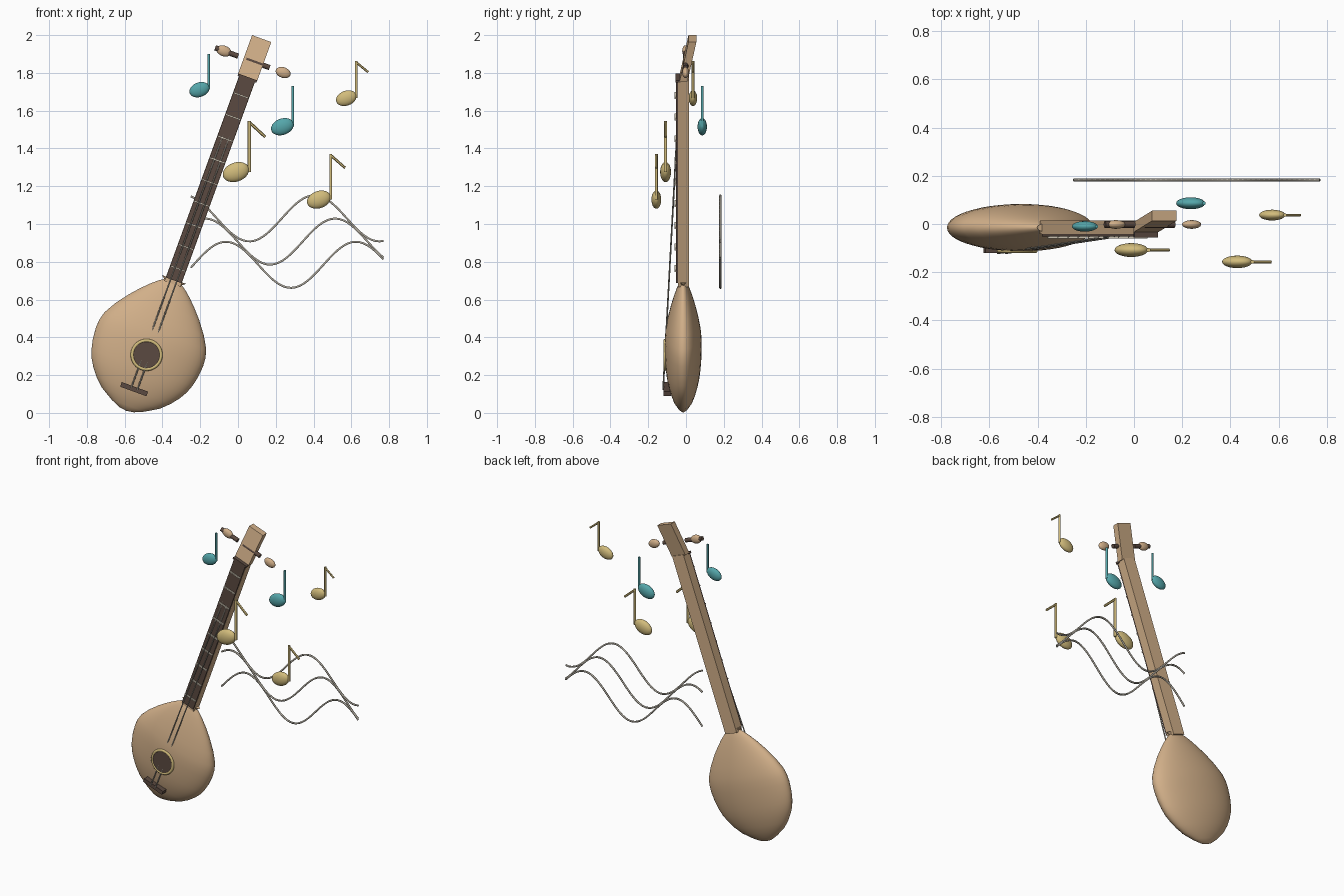
import bpy, bmesh, math
from mathutils import Matrix, Vector

if "Cube" in bpy.data.objects:
    bpy.data.objects.remove(bpy.data.objects["Cube"])

def material(name, rgb):
    m = bpy.data.materials.new(name)
    m.diffuse_color = (*rgb, 1)
    m.use_nodes = True
    m.node_tree.nodes["Principled BSDF"].inputs["Base Color"].default_value = m.diffuse_color
    return m

WOOD = material("light_wood", (0.64, 0.43, 0.25))
DARK = material("dark_wood", (0.105, 0.068, 0.052))
GOLD = material("gold", (0.64, 0.50, 0.20))
TEAL = material("teal", (0.09, 0.38, 0.40))
CREAM = material("cream", (0.75, 0.68, 0.55))
SILVER = material("silver", (0.42, 0.39, 0.33))

# The lute is built upright around its sound hole, then leaned over
LEAN = Matrix.Translation((-0.484, 0, 0.307)) @ Matrix.Rotation(math.radians(20), 4, 'Y')
FLAT = Matrix.Identity(4)

def finish(bm, name, mat, frame=FLAT, smooth=True):
    bmesh.ops.transform(bm, matrix=frame, verts=bm.verts)
    bmesh.ops.recalc_face_normals(bm, faces=bm.faces)
    me = bpy.data.meshes.new(name)
    bm.to_mesh(me)
    bm.free()
    me.materials.append(mat)
    ob = bpy.data.objects.new(name, me)
    bpy.context.collection.objects.link(ob)
    if smooth:
        bpy.ops.object.select_all(action='DESELECT')
        ob.select_set(True)
        bpy.context.view_layer.objects.active = ob
        bpy.ops.object.shade_smooth_by_angle(angle=math.radians(40))
    return ob

def box(name, mat, lo, hi, frame=LEAN, lean_back=0):
    """Box from corner to corner; lean_back shears its top along y."""
    bm = bmesh.new()
    bmesh.ops.create_cube(bm, size=1)
    for v in bm.verts:
        top = v.co.z > 0
        v.co = Vector([lo[i] + (v.co[i] + 0.5) * (hi[i] - lo[i]) for i in range(3)])
        v.co.y += lean_back * top
    return finish(bm, name, mat, frame, False)

def rod(name, mat, a, b, r, frame=LEAN, sides=12):
    a, b = Vector(a), Vector(b)
    bm = bmesh.new()
    bmesh.ops.create_cone(bm, cap_ends=True, segments=sides, radius1=r, radius2=r, depth=(b - a).length)
    turn = (b - a).to_track_quat('Z', 'Y').to_matrix().to_4x4()
    return finish(bm, name, mat, frame @ Matrix.Translation((a + b) / 2) @ turn)

def ellipsoid(name, mat, centre, radii, frame=LEAN, tilt=0):
    bm = bmesh.new()
    bmesh.ops.create_uvsphere(bm, u_segments=24, v_segments=14, radius=1)
    local = Matrix.Translation(centre) @ Matrix.Rotation(tilt, 4, 'Y') @ Matrix.Diagonal((*radii, 1))
    return finish(bm, name, mat, frame @ local)

def lathe(name, mat, profile, frame, steps=48, closed=False):
    """Spin (radius, height) points around z."""
    bm = bmesh.new()
    vs = [bm.verts.new((r, 0, z)) for r, z in profile]
    es = [bm.edges.new(p) for p in zip(vs, vs[1:])]
    if closed:
        es.append(bm.edges.new((vs[-1], vs[0])))
    bmesh.ops.spin(bm, geom=vs + es, cent=(0, 0, 0), axis=(0, 0, 1), angle=math.tau, steps=steps)
    bmesh.ops.remove_doubles(bm, verts=bm.verts, dist=1e-4)
    return finish(bm, name, mat, frame)

# Body: pear-shaped lathe, squashed front to back, with a small flared collar
pear = [(0, -0.315), (0.04, -0.309), (0.093, -0.286), (0.164, -0.243), (0.209, -0.2),
        (0.243, -0.157), (0.268, -0.115), (0.284, -0.072), (0.296, -0.02), (0.302, 0.045),
        (0.299, 0.09), (0.287, 0.135), (0.25, 0.2), (0.2, 0.267), (0.155, 0.318),
        (0.11, 0.363), (0.075, 0.393), (0.05, 0.41), (0.067, 0.425), (0, 0.425)]
lathe("body", WOOD, pear, LEAN @ Matrix.Translation((0, -0.015, 0)) @ Matrix.Diagonal((1, 0.325, 1, 1)))

# Sound hole: dark disc inside a gold ring
rod("sound_hole", DARK, (0, -0.09, 0), (0, -0.117, 0), 0.07, sides=40)
ring = [(0.076 + 0.009 * math.cos(k * math.tau / 10), 0.009 * math.sin(k * math.tau / 10)) for k in range(10)]
lathe("sound_hole_ring", GOLD, ring,
      LEAN @ Matrix.Translation((0, -0.111, 0)) @ Matrix.Rotation(math.pi / 2, 4, 'X'), closed=True)

# Bridge and strings
box("bridge", DARK, (-0.074, -0.12, -0.206), (0.074, -0.08, -0.18))
for x in (-0.017, 0.017):
    rod("string", SILVER, (x, -0.121, -0.19), (x, -0.046, 1.28), 0.004, sides=8)

# Neck, fingerboard, frets and nut
box("neck", WOOD, (-0.045, -0.042, 0.40), (0.045, 0.015, 1.565))
box("fingerboard", DARK, (-0.044, -0.052, 0.42), (0.044, -0.042, 1.56))
for i in range(9):
    z = 1.462 - 0.122 * i
    box("fret", CREAM, (-0.042, -0.06, z - 0.004), (0.042, -0.05, z + 0.004))
box("nut", DARK, (-0.052, -0.055, 1.553), (0.052, -0.03, 1.566))

# Headstock leaning back, with tuning pegs
box("headstock", WOOD, (-0.054, -0.034, 1.56), (0.054, 0.008, 1.782), lean_back=0.047)
for x0, x1, knob in ((-0.215, -0.085, -0.166), (-0.04, 0.092, 0.168)):
    rod("peg_shaft", DARK, (x0, -0.002, 1.652), (x1, -0.002, 1.652), 0.014)
    ellipsoid("peg_knob", WOOD, (knob, -0.002, 1.652), (0.041, 0.018, 0.028))

# Floating notes: head x, y, z, head radius, stem x, stem top, flag reach, flag drop
notes = [(TEAL, -0.204, -0.01, 1.711, 0.055, -0.155, 1.90, 0, 0),
         (TEAL, 0.235, 0.086, 1.515, 0.062, 0.290, 1.73, 0, 0),
         (GOLD, 0.573, 0.037, 1.666, 0.056, 0.626, 1.862, 0.063, 0.058),
         (GOLD, 0.428, -0.157, 1.129, 0.065, 0.491, 1.37, 0.076, 0.073),
         (GOLD, -0.011, -0.108, 1.275, 0.072, 0.060, 1.545, 0.084, 0.084)]
for mat, x, y, z, r, sx, top, reach, drop in notes:
    ellipsoid("note_head", mat, (x, y, z), (r, r * 0.4, r * 0.7), FLAT, math.radians(-20))
    rod("note_stem", mat, (sx, y, z), (sx, y, top), r * 0.12, FLAT)
    if reach:
        rod("note_flag", mat, (sx, y, top - 0.006), (sx + reach, y, top - drop), r * 0.11, FLAT, 6)

# Sound waves: three phase-shifted sine tubes behind the neck
for i in range(3):
    cu = bpy.data.curves.new("sound_wave", 'CURVE')
    cu.dimensions = '3D'
    cu.bevel_depth = 0.006
    cu.bevel_resolution = 1
    cu.use_fill_caps = True
    sp = cu.splines.new('POLY')
    sp.points.add(48)
    for k, p in enumerate(sp.points):
        x = -0.25 + 1.02 * k / 48
        z = 1.03 - 0.123 * i - 0.122 * math.cos(math.pi * (x - 0.06 - 0.11 * i) / 0.344)
        p.co = (x, 0.182, z, 1)
    cu.materials.append(SILVER)
    bpy.context.collection.objects.link(bpy.data.objects.new("sound_wave", cu))
